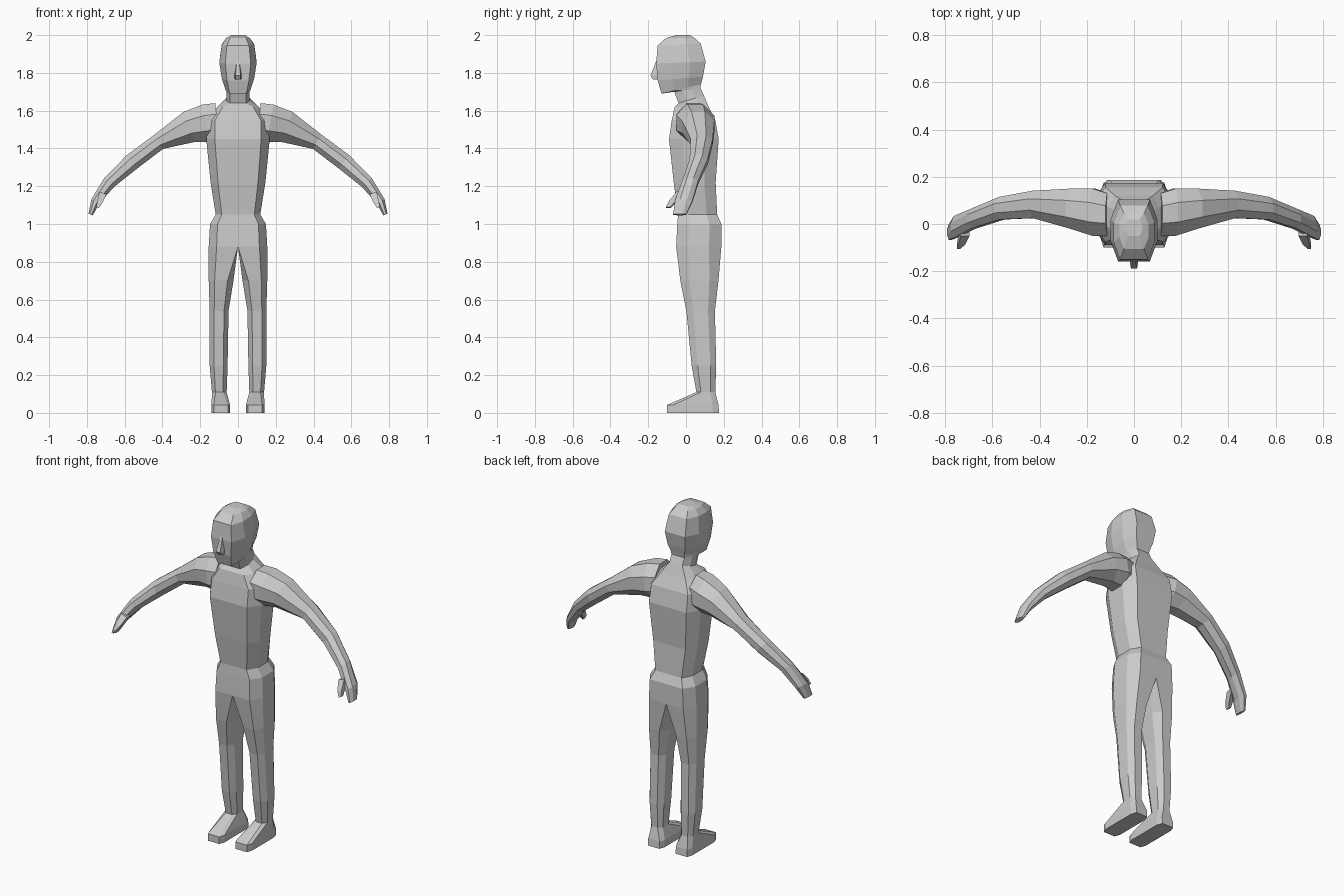
import bpy, bmesh, math
from mathutils import Vector

if "Cube" in bpy.data.objects:
    bpy.data.objects.remove(bpy.data.objects["Cube"])

grey = bpy.data.materials.new("plain_grey")
grey.diffuse_color = (0.6, 0.6, 0.6, 1)
grey.use_nodes = True
grey.node_tree.nodes["Principled BSDF"].inputs["Base Color"].default_value = grey.diffuse_color


def loft(name, rings):
    """Skin a list of equal-length rings, cap both ends, mirror across x."""
    bm = bmesh.new()
    vs = [[bm.verts.new(p) for p in r] for r in rings]
    n = len(vs[0])
    for a, b in zip(vs, vs[1:]):
        for i in range(n):
            j = (i + 1) % n
            bm.faces.new((a[i], a[j], b[j], b[i]))
    bm.faces.new(vs[0][::-1])
    bm.faces.new(vs[-1])
    bmesh.ops.recalc_face_normals(bm, faces=bm.faces)
    # drop the internal wall on the centre plane
    wall = [f for f in bm.faces if all(abs(v.co.x) < 1e-5 for v in f.verts)]
    bmesh.ops.delete(bm, geom=wall, context='FACES')
    me = bpy.data.meshes.new(name)
    bm.to_mesh(me)
    bm.free()
    me.materials.append(grey)
    ob = bpy.data.objects.new(name, me)
    bpy.context.collection.objects.link(ob)
    ob.modifiers.new("mirror", 'MIRROR').use_clip = True


def body_ring(z, xi, xo, yf, yb, co, tilt=0.0):
    """Chamfered half-body outline; tilt raises the back edge."""
    w, d, e = xo - xi, yb - yf, co
    ci = co if xi > 0 else 0
    pts = [(xi + ci * w, yf), (xo - co * w, yf), (xo, yf + e * d), (xo, yb - e * d),
           (xo - co * w, yb), (xi + ci * w, yb), (xi, yb - e * d), (xi, yf + e * d)]
    return [(x, y, z + tilt * (y - yf) / d) for x, y in pts]


def limb(name, path, n):
    """Tube along (x, z, y, half height, half depth) stations."""
    rings, k = [], 1 / math.cos(math.pi / n)
    for s, (x, z, y, h, d) in enumerate(path):
        a, b = path[max(s - 1, 0)], path[min(s + 1, len(path) - 1)]
        up = Vector((a[1] - b[1], 0, b[0] - a[0])).normalized()
        ring = []
        for i in range(n):
            t = 2 * math.pi * (i + 0.5) / n
            ring.append(Vector((x, y + d * k * math.cos(t), z)) + up * (h * k * math.sin(t)))
        rings.append(ring)
    loft(name, rings)


# feet: z, inner x, outer x, front y, back y
foot = [(0, .042, .14, -.10, .175), (.042, .042, .14, -.10, .172)]
leg = [(.11, .06, .138, .055, .155), (.25, .055, .15, .03, .16),
       (.54, .05, .15, .002, .153), (.70, .024, .155, -.03, .172)]
# hips, waist, chest and shoulders: z, half width, front y, back y
torso = [(.88, .155, -.052, .187), (1, .148, -.046, .187), (1.05, .118, -.042, .165),
         (1.22, .145, -.065, .157), (1.45, .168, -.09, .173),
         (1.55, .165, -.075, .155), (1.62, .11, -.06, .12)]
# neck, jaw and skull: z, half width, front y, back y, tilt
head = [(1.64, .062, -.04, .095, .04), (1.7, .062, -.062, .076, .02),
        (1.69, .065, -.13, .08, .05), (1.76, .085, -.15, .09, .02),
        (1.85, .099, -.158, .104, .01), (1.945, .086, -.15, .078, .01),
        (1.985, .062, -.105, .045, 0), (2, .035, -.05, .02, 0)]

rings = [body_ring(*r, .12) for r in foot]
rings += [body_ring(*r, .24) for r in leg]
rings += [body_ring(z, 0, w, f, b, .27) for z, w, f, b in torso]
rings += [body_ring(z, 0, w, f, b, .32, t) for z, w, f, b, t in head]
loft("body", rings)

# arms running through the palms to the finger tips
limb("arms", [(.11, 1.54, .04, .1, .09), (.17, 1.534, .05, .1, .1),
              (.258, 1.514, .065, .085, .085), (.42, 1.435, .083, .044, .058),
              (.56, 1.33, .067, .045, .048), (.682, 1.22, .022, .035, .042),
              (.755, 1.12, -.012, .024, .046), (.78, 1.05, -.034, .012, .034)], 8)

# thumbs
limb("thumbs", [(.715, 1.165, -.03, .02, .02), (.73, 1.12, -.07, .015, .018),
                (.743, 1.088, -.093, .008, .012)], 4)

# nose wedge: z, tip y, half width
loft("nose", [[(0, y, z), (w * .6, y, z), (w, -.135, z), (0, -.135, z)]
              for z, y, w in [(1.87, -.155, .01), (1.785, -.188, .022), (1.765, -.175, .02)]])
